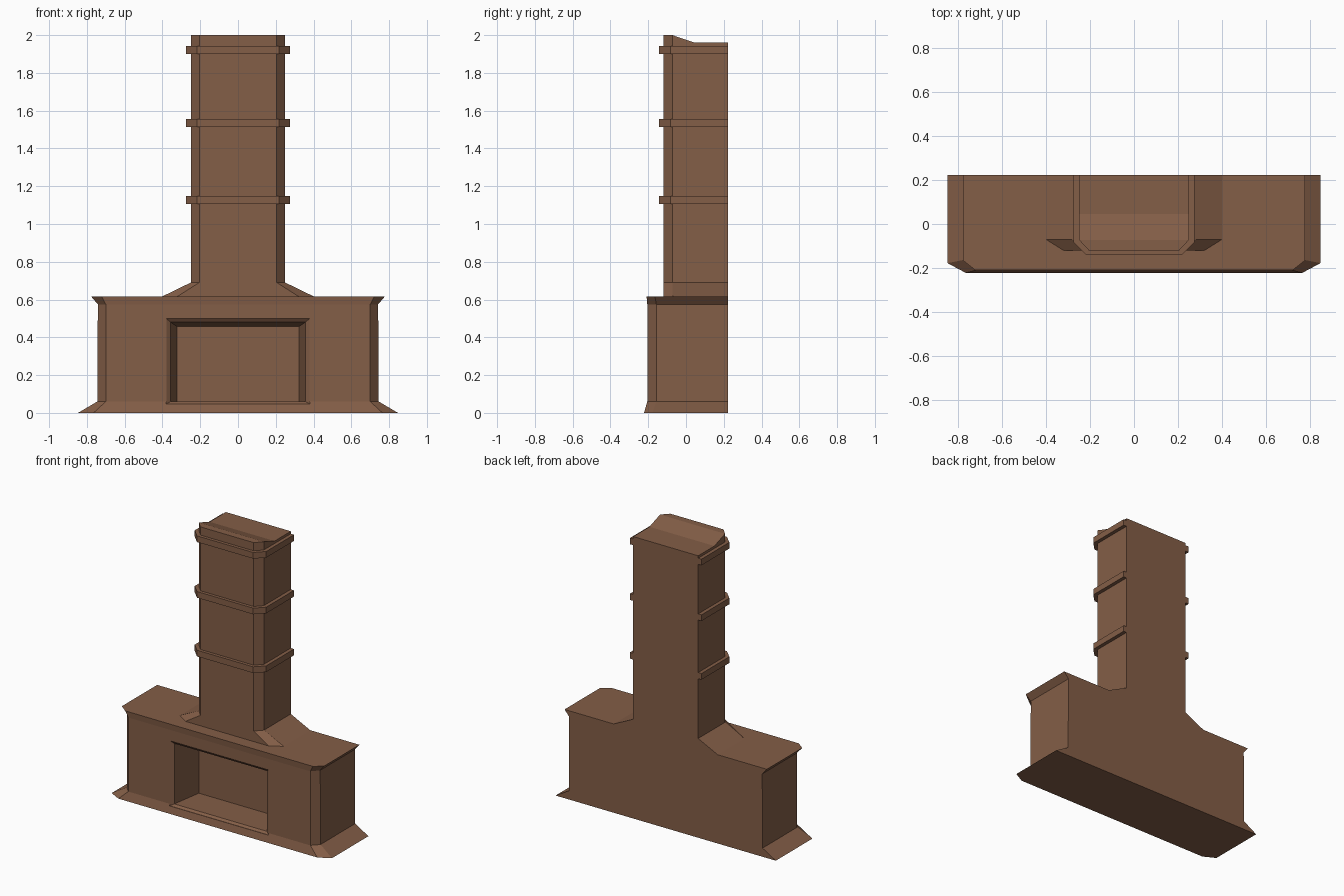
import bpy, bmesh

if "Cube" in bpy.data.objects:
    bpy.data.objects.remove(bpy.data.objects["Cube"])

BACK = 0.223

brick = bpy.data.materials.new("warm brown")
brick.diffuse_color = (0.23, 0.112, 0.063, 1)
brick.use_nodes = True
brick.node_tree.nodes["Principled BSDF"].inputs["Base Color"].default_value = brick.diffuse_color


def make_object(bm, name):
    bmesh.ops.recalc_face_normals(bm, faces=bm.faces)
    mesh = bpy.data.meshes.new(name)
    bm.to_mesh(mesh)
    bm.free()
    mesh.materials.append(brick)
    obj = bpy.data.objects.new(name, mesh)
    bpy.context.collection.objects.link(obj)
    return obj


def loft(rings, cap_start=True):
    """Skin a stack of closed rings of equal point count."""
    bm = bmesh.new()
    loops = [[bm.verts.new(p) for p in ring] for ring in rings]
    for a, b in zip(loops, loops[1:]):
        for i in range(len(a)):
            j = (i + 1) % len(a)
            bm.faces.new((a[i], a[j], b[j], b[i]))
    if cap_start:
        bm.faces.new(loops[0][::-1])
    bm.faces.new(loops[-1])
    return bm


def plan(z, side, side_y, front, front_y):
    """Footprint with a flat back and chamfered front corners."""
    return [(-side, BACK, z), (-side, side_y, z), (-front, front_y, z),
            (front, front_y, z), (side, side_y, z), (side, BACK, z)]


def rect(y, half, low, high):
    return [(-half, y, low), (half, y, low), (half, y, high), (-half, y, high)]


# Hearth body with flared foot and flared mantel
body = make_object(loft([
    plan(0.0, 0.847, -0.178, 0.765, -0.222),
    plan(0.06, 0.745, -0.157, 0.70, -0.205),
    plan(0.575, 0.742, -0.157, 0.70, -0.205),
    plan(0.617, 0.778, -0.165, 0.722, -0.209)]), "hearth_body")

# Firebox opening: bevelled rim, then walls tapering to the back
cutter = make_object(loft([
    rect(-0.30, 0.38, 0.047, 0.50),
    rect(-0.206, 0.38, 0.047, 0.50),
    rect(-0.19, 0.357, 0.06, 0.48),
    rect(0.03, 0.322, 0.06, 0.457)]), "firebox_cutter")
cut = body.modifiers.new("firebox", 'BOOLEAN')
cut.operation = 'DIFFERENCE'
cut.solver = 'EXACT'
cut.object = cutter
bpy.context.view_layer.objects.active = body
body.select_set(True)
bpy.ops.object.modifier_apply(modifier=cut.name)
bpy.data.objects.remove(cutter)

# Chimney shaft with sloped shoulders
shaft = loft([
    plan(0.617, 0.40, -0.07, 0.32, -0.12),
    plan(0.69, 0.25, -0.072, 0.205, -0.12),
    plan(2.0, 0.25, -0.072, 0.205, -0.12)], cap_start=False)
# Top drops from the front lip to a lower rear
for y in (-0.072, 0.045):
    bmesh.ops.bisect_plane(shaft, geom=shaft.verts[:] + shaft.edges[:] + shaft.faces[:],
                           dist=1e-4, plane_co=(0, y, 0), plane_no=(0, 1, 0))
for v in shaft.verts:
    if v.co.z > 1.99 and v.co.y > 0.03:
        v.co.z = 1.96
make_object(shaft, "chimney_shaft")

# Raised bands round the shaft
for i, z in enumerate((1.105, 1.513, 1.90)):
    make_object(loft([
        plan(z, 0.275, -0.083, 0.216, -0.142),
        plan(z + 0.043, 0.275, -0.083, 0.216, -0.142)]), f"chimney_band_{i + 1}")
